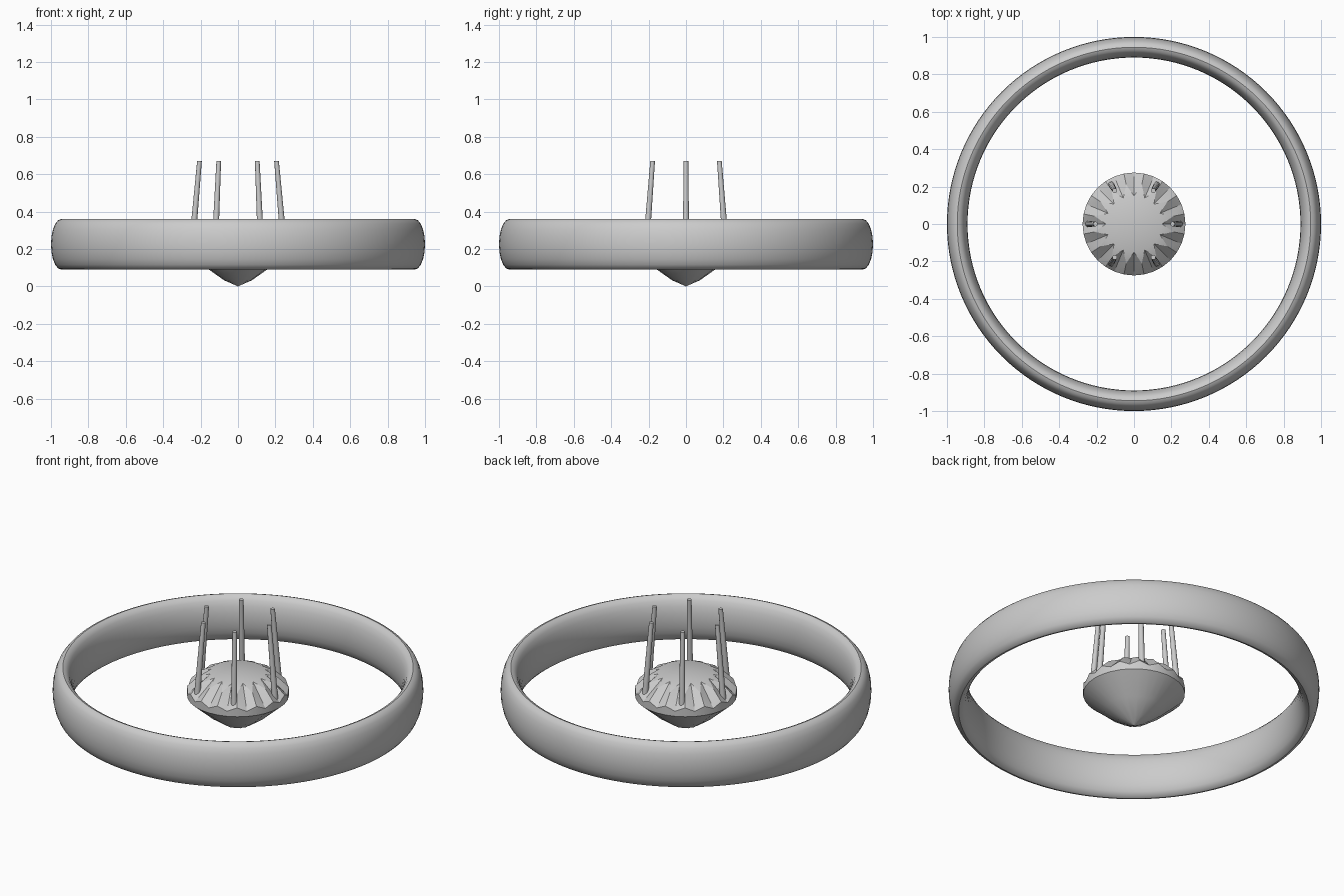
import bpy, bmesh, math
from mathutils import Vector

if "Cube" in bpy.data.objects:
    bpy.data.objects.remove(bpy.data.objects["Cube"])


def finish(bm, name, angle):
    bmesh.ops.recalc_face_normals(bm, faces=bm.faces)
    me = bpy.data.meshes.new(name)
    bm.to_mesh(me)
    bm.free()
    ob = bpy.data.objects.new(name, me)
    bpy.context.collection.objects.link(ob)
    bpy.ops.object.select_all(action='DESELECT')
    ob.select_set(True)
    bpy.context.view_layer.objects.active = ob
    bpy.ops.object.shade_smooth_by_angle(angle=math.radians(angle))
    return ob


# Ring band: torus with a tall oval cross-section
bpy.ops.mesh.primitive_torus_add(major_radius=0.945, minor_radius=0.055,
                                 major_segments=128, minor_segments=20,
                                 location=(0, 0, 0.225))
band = bpy.context.object
band.name = "ring_band"
band.scale.z = 0.135 / 0.055
bpy.ops.object.transform_apply(location=False, rotation=False, scale=True)
bpy.ops.object.shade_smooth_by_angle(angle=math.radians(40))

# Gemstone: 16-fold brilliant cut
N = 16
bm = bmesh.new()


def ring(r, z, half=False):
    out = []
    for i in range(N):
        a = 2 * math.pi * (i + (0.5 if half else 0)) / N
        out.append(bm.verts.new((r * math.cos(a), r * math.sin(a), z)))
    return out


table = ring(0.15, 0.335)
star = ring(0.215, 0.305, True)
tip_top, rim_top = ring(0.275, 0.225), ring(0.275, 0.248, True)
tip_low, rim_low = ring(0.275, 0.195), ring(0.275, 0.195, True)
pav_a, pav_b = ring(0.16, 0.093), ring(0.153, 0.093, True)
culet_a, culet_b = ring(0.075, 0.033), ring(0.075, 0.036, True)
culet = bm.verts.new((0, 0, 0))
top = bm.verts.new((0, 0, 0.34))
F = bm.faces.new
for i in range(N):
    j = (i + 1) % N
    # Crown: table, star, kite and upper girdle facets
    F((top, table[i], table[j]))
    F((table[i], star[i], table[j]))
    F((table[i], tip_top[i], star[i]))
    F((table[j], star[i], tip_top[j]))
    F((star[i], tip_top[i], rim_top[i]))
    F((star[i], rim_top[i], tip_top[j]))
    # Girdle and pavilion down to the point
    for a, b in ((tip_top, rim_top), (tip_low, rim_low), (pav_a, pav_b)):
        c, d = {id(tip_top): (tip_low, rim_low), id(tip_low): (pav_a, pav_b),
                id(pav_a): (culet_a, culet_b)}[id(a)]
        F((a[i], c[i], d[i], b[i]))
        F((b[i], d[i], c[j], a[j]))
    F((culet_a[i], culet, culet_b[i]))
    F((culet_b[i], culet, culet_a[j]))
finish(bm, "gemstone", 25)

# Six prongs leaning slightly inward
for k in range(6):
    a = k * math.pi / 3
    u = Vector((math.cos(a), math.sin(a), 0))
    v = Vector((-math.sin(a), math.cos(a), 0))
    bm = bmesh.new()
    loops = []
    for r, z, w in ((0.244, 0.235, 0.017), (0.206, 0.67, 0.0125)):
        loops.append([bm.verts.new(u * (r + w * math.cos(t)) + v * w * math.sin(t)
                                   + Vector((0, 0, z)))
                      for t in (2 * math.pi * s / 12 for s in range(12))])
    lo, hi = loops
    for s in range(12):
        t = (s + 1) % 12
        bm.faces.new((lo[s], lo[t], hi[t], hi[s]))
    bm.faces.new(lo[::-1])
    bm.faces.new(hi)
    finish(bm, f"prong_{k + 1}", 40)
